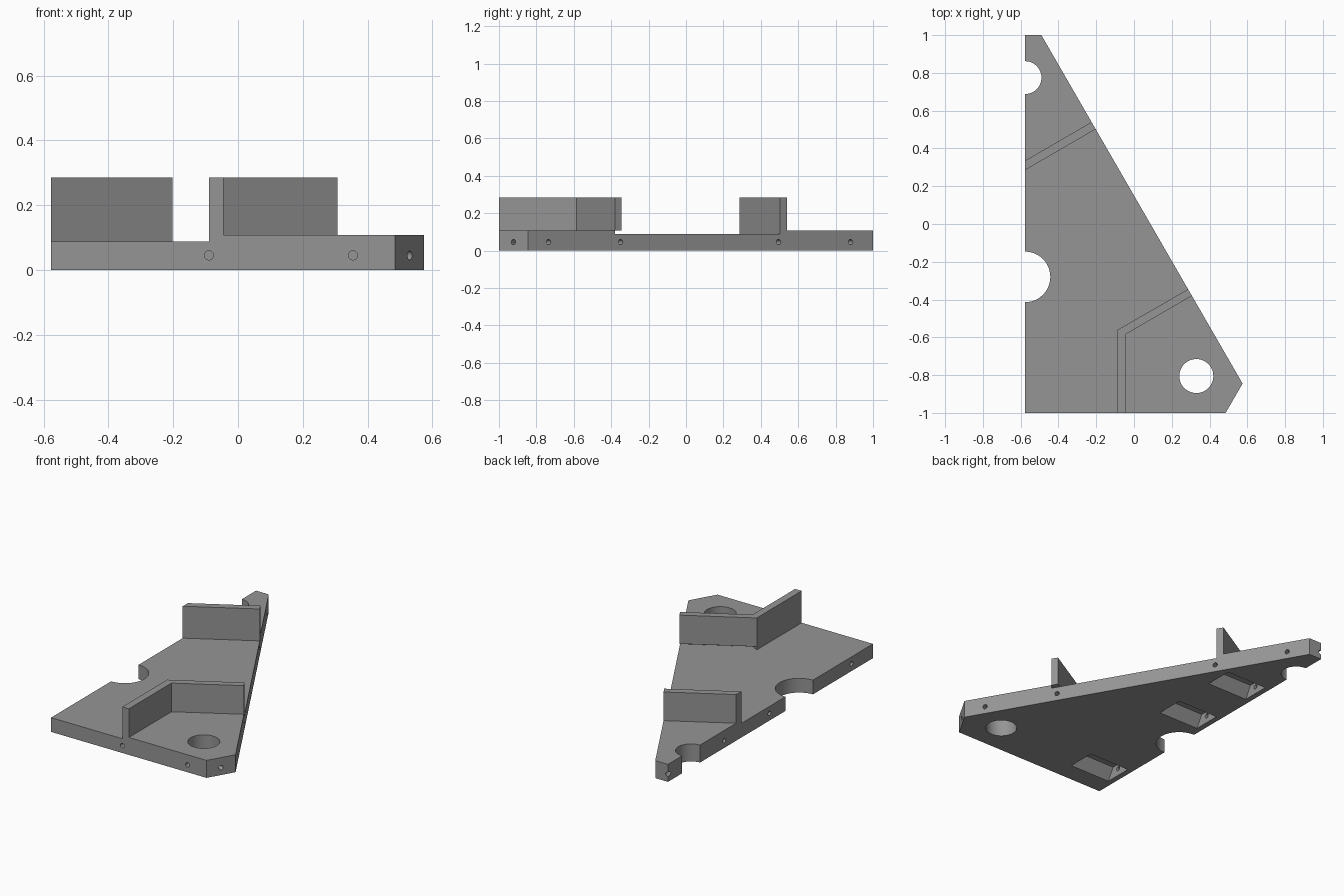
import bpy, bmesh, math
from mathutils import Vector

if "Cube" in bpy.data.objects:
    bpy.data.objects.remove(bpy.data.objects["Cube"])

grey = bpy.data.materials.new("grey plastic")
grey.diffuse_color = (0.30, 0.30, 0.30, 1)
grey.use_nodes = True
grey.node_tree.nodes["Principled BSDF"].inputs["Base Color"].default_value = grey.diffuse_color

LEFT, BASE, PAD, TOP = -0.577, 0.088, 0.108, 0.285


def slope_x(y):
    """x of the long sloping edge at a given y"""
    return 0.575 - (y + 0.845) / math.sqrt(3)


def prism(name, points, z0, z1):
    """Upright prism over a plan outline"""
    bm = bmesh.new()
    face = bm.faces.new([bm.verts.new((x, y, z0)) for x, y in points])
    ext = bmesh.ops.extrude_face_region(bm, geom=[face])["geom"]
    bmesh.ops.translate(bm, vec=(0, 0, z1 - z0),
                        verts=[v for v in ext if isinstance(v, bmesh.types.BMVert)])
    bmesh.ops.recalc_face_normals(bm, faces=bm.faces)
    mesh = bpy.data.meshes.new(name)
    bm.to_mesh(mesh)
    bm.free()
    mesh.materials.append(grey)
    ob = bpy.data.objects.new(name, mesh)
    bpy.context.collection.objects.link(ob)
    return ob


def cylinder(name, centre, axis, radius, length, sides):
    """Cylinder centred on a point, along an axis"""
    bpy.ops.mesh.primitive_cylinder_add(vertices=sides, radius=radius, depth=length, location=centre)
    ob = bpy.context.object
    ob.name = name
    ob.rotation_euler = Vector(axis).to_track_quat('Z', 'Y').to_euler()
    ob.data.materials.append(grey)
    return ob


def combine(target, tool, operation):
    mod = target.modifiers.new(tool.name, 'BOOLEAN')
    mod.operation, mod.object, mod.solver = operation, tool, 'EXACT'
    bpy.context.view_layer.objects.active = target
    bpy.ops.object.modifier_apply(modifier=mod.name)
    bpy.data.objects.remove(tool)


# Base plate
plate = prism("bracket_plate", [(LEFT, -1), (0.485, -1), (0.575, -0.845),
                                (slope_x(1), 1), (LEFT, 1)], 0, BASE)

# Raised pads at the narrow tip and the front corner
tip = prism("tip_pad", [(LEFT, 0.335), (slope_x(0.54), 0.54), (slope_x(1), 1), (LEFT, 1)], BASE, PAD)
corner = prism("corner_pad", [(-0.045, -1), (0.485, -1), (0.575, -0.845),
                              (slope_x(-0.38), -0.38), (-0.045, -0.585)], BASE, PAD)

# Upright walls
back_wall = prism("back_wall", [(LEFT, 0.285), (slope_x(0.502), 0.502),
                                (slope_x(0.54), 0.54), (LEFT, 0.335)], BASE, TOP)
side_wall = prism("side_wall", [(-0.09, -1), (-0.045, -1), (-0.045, -0.585), (-0.09, -0.562)], BASE, TOP)
slant_wall = prism("slant_wall", [(-0.09, -0.562), (-0.045, -0.585), (slope_x(-0.38), -0.38),
                                  (slope_x(-0.345), -0.345)], PAD, TOP)
for part in (tip, corner, back_wall, side_wall, slant_wall):
    combine(plate, part, 'UNION')

# Large round hole and two edge scallops
for x, y, r in ((0.33, -0.805, 0.09), (LEFT, 0.775, 0.087), (LEFT, -0.28, 0.134)):
    combine(plate, cylinder("round_cut", (x, y, 0.08), (0, 0, 1), r, 0.3, 48), 'DIFFERENCE')

# Half-hexagon pockets underneath, each with a screw hole out to the left edge
for y in (-0.79, 0.01, 0.45):
    combine(plate, cylinder("screw_hole", (LEFT, y, 0.045), (1, 0, 0), 0.014, 0.16, 16), 'DIFFERENCE')
    pocket = prism("pocket", [(-0.0875, -0.05), (0.0875, -0.05), (0.0875, 0),
                              (0.044, 0.074), (-0.044, 0.074), (-0.0875, 0)], 0, 0.28)
    for v in pocket.data.vertices:
        a, b, c = v.co
        v.co = (LEFT + 0.035 + c, y + a, b)
    combine(plate, pocket, 'DIFFERENCE')

# Screw holes in the front, the corner, the long slope and the tip
slope = (math.sqrt(3) / 2, 0.5, 0)
holes = [(-0.09, -1, (0, 1, 0)), (0.355, -1, (0, 1, 0)),
         (0.53, -0.9225, (slope[0], -0.5, 0)), (LEFT, 1, (0.5, -slope[0], 0))]
holes += [(slope_x(y), y, slope) for y in (-0.735, -0.35, 0.495, 0.88)]
for x, y, axis in holes:
    combine(plate, cylinder("screw_hole", (x, y, 0.045), axis, 0.014, 0.16, 16), 'DIFFERENCE')

# Smooth the round holes, keep corners sharp
bpy.ops.object.select_all(action='DESELECT')
plate.select_set(True)
bpy.context.view_layer.objects.active = plate
bpy.ops.object.shade_smooth_by_angle(angle=math.radians(28))
